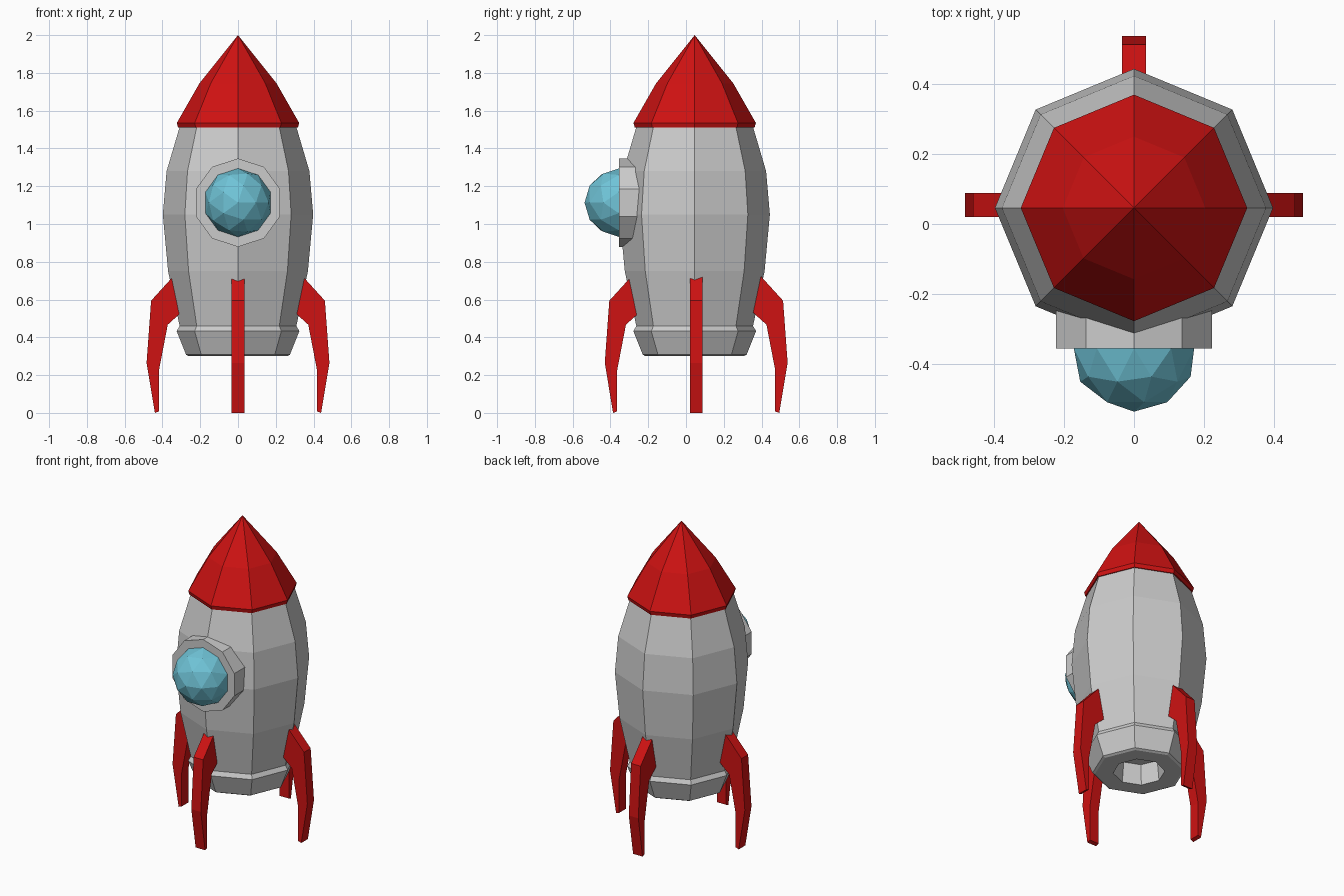
import bpy, bmesh
from math import cos, sin, pi
from mathutils import Matrix

if "Cube" in bpy.data.objects:
    bpy.data.objects.remove(bpy.data.objects["Cube"])

BODY_Y, FIN_Y = 0.046, 0.054


def material(name, color):
    m = bpy.data.materials.new(name)
    m.diffuse_color = (*color, 1)
    m.use_nodes = True
    m.node_tree.nodes["Principled BSDF"].inputs["Base Color"].default_value = m.diffuse_color
    return m


RED = material("red_paint", (0.62, 0.006, 0.006))
BLUE = material("blue_glass", (0.16, 0.55, 0.68))


def finish(name, bm, mat=None):
    bmesh.ops.recalc_face_normals(bm, faces=bm.faces)
    me = bpy.data.meshes.new(name)
    bm.to_mesh(me)
    bm.free()
    ob = bpy.data.objects.new(name, me)
    bpy.context.collection.objects.link(ob)
    if mat:
        me.materials.append(mat)
    return ob


def lathe(name, profile, sides, mat=None):
    """Revolve (radius, z) points around z; both end rings collapse to or are capped by one face."""
    bm = bmesh.new()
    rings = []
    for r, z in profile:
        n = sides if r > 0 else 1
        rings.append([bm.verts.new((r * cos(2 * pi * i / sides), r * sin(2 * pi * i / sides), z))
                      for i in range(n)])
    for a, b in zip(rings, rings[1:]):
        for i in range(sides):
            j = (i + 1) % sides
            if len(b) == 1:
                bm.faces.new((a[i], a[j], b[0]))
            else:
                bm.faces.new((a[i], a[j], b[j], b[i]))
    for ring in (rings[0], rings[-1]):
        if len(ring) > 1:
            bm.faces.new(ring)
    ob = finish(name, bm, mat)
    ob.location.y = BODY_Y
    return ob


# Eight-sided hull with recessed exhaust opening and base collar
lathe("hull", [(0.14, 0.43), (0.153, 0.30), (0.26, 0.30), (0.275, 0.308), (0.325, 0.433),
               (0.309, 0.46), (0.37, 0.75), (0.398, 1.05), (0.378, 1.28), (0.307, 1.52)], 8)

# Nose cone with a small lip
lathe("nose_cone", [(0.30, 1.51), (0.317, 1.51), (0.324, 1.535), (0.204, 1.745), (0, 2.0)], 8, RED)

# Porthole frame: ten-sided disc facing -y, sunk into the hull
bm = bmesh.new()
bmesh.ops.create_cone(bm, cap_ends=True, segments=10, radius1=0.234, radius2=0.234, depth=0.155)
bmesh.ops.rotate(bm, verts=bm.verts, matrix=Matrix.Rotation(pi / 2, 3, 'X'))
top = max(v.co.z for v in bm.verts)
if top < 0.23:  # keep a corner at the top
    bmesh.ops.rotate(bm, verts=bm.verts, matrix=Matrix.Rotation(pi / 10, 3, 'Y'))
frame = finish("porthole_frame", bm)
frame.location = (0, -0.2785, 1.113)

# Porthole glass: front half of a faceted ball
bm = bmesh.new()
bmesh.ops.create_icosphere(bm, subdivisions=2, radius=0.181)
bmesh.ops.bisect_plane(bm, geom=bm.verts[:] + bm.edges[:] + bm.faces[:], dist=1e-4,
                       plane_co=(0, 0, 0), plane_no=(0, 0, 1), clear_inner=True)
bmesh.ops.rotate(bm, verts=bm.verts, matrix=Matrix.Rotation(pi / 2, 3, 'X'))
glass = finish("porthole_glass", bm, BLUE)
glass.location = (0, -0.356, 1.113)

# Four landing fins: one (radius, z) outline extruded and turned about the axis
OUTLINE = [(0.30, 0.77), (0.46, 0.594), (0.484, 0.265), (0.44, 0.0), (0.418, 0.008),
           (0.418, 0.228), (0.372, 0.467), (0.28, 0.55)]
for k, name in enumerate(("right_fin", "back_fin", "left_fin", "front_fin")):
    bm = bmesh.new()
    face = bm.faces.new([bm.verts.new((r, -0.034, z)) for r, z in OUTLINE])
    ext = bmesh.ops.extrude_face_region(bm, geom=[face])["geom"]
    bmesh.ops.translate(bm, verts=[g for g in ext if isinstance(g, bmesh.types.BMVert)],
                        vec=(0, 0.068, 0))
    bmesh.ops.rotate(bm, verts=bm.verts, matrix=Matrix.Rotation(k * pi / 2, 3, 'Z'))
    if not any(f.normal.length and f.calc_center_median().length < 0 for f in bm.faces):
        fin = finish(name, bm, RED)
        fin.location.y = FIN_Y
